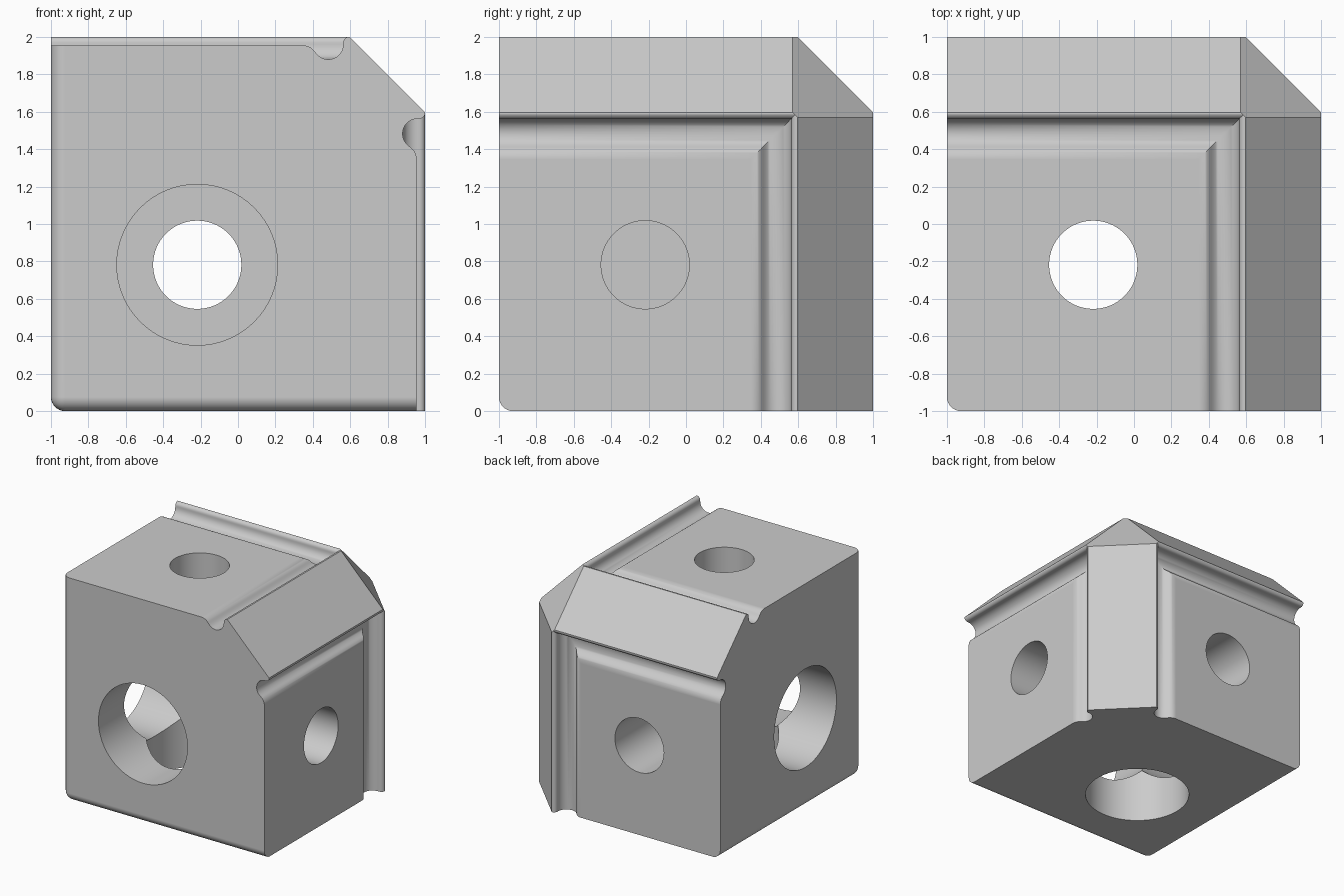
import bpy, bmesh, math
from mathutils import Matrix, Vector

if "Cube" in bpy.data.objects:
    bpy.data.objects.remove(bpy.data.objects["Cube"], do_unlink=True)

REACH = 1.2        # how far cutters stick out
PANEL = 0.955      # height of the recessed panels
LIFT = Vector((0, 0, 1))
CYCLE = Matrix(((0, 0, 1, 0), (1, 0, 0, 0), (0, 1, 0, 0), (0, 0, 0, 1)))  # z > x > y


def make_object(name, bm):
    bmesh.ops.recalc_face_normals(bm, faces=bm.faces)
    mesh = bpy.data.meshes.new(name)
    bm.to_mesh(mesh)
    bm.free()
    obj = bpy.data.objects.new(name, mesh)
    obj.location = LIFT
    bpy.context.collection.objects.link(obj)
    return obj


def turn(bm, steps):
    for _ in range(steps):
        bmesh.ops.transform(bm, matrix=CYCLE, verts=bm.verts)


def arc(cx, cz, r, start, end, steps):
    angles = [math.radians(start + (end - start) * i / steps) for i in range(steps + 1)]
    return [(cx + r * math.cos(a), cz + r * math.sin(a)) for a in angles]


def corner_block():
    bm = bmesh.new()
    bmesh.ops.create_cube(bm, size=2)
    # round the three edges that meet at the low corner
    low = [e for e in bm.edges
           if any(all(c < 0 for c in v.co) for v in e.verts)]
    bmesh.ops.bevel(bm, geom=low, offset=0.075, segments=8, profile=0.5, affect='EDGES')
    # chamfer the three opposite edges, then the tip
    cuts = [((1, 0, 1), 1.597), ((1, 1, 0), 1.597), ((0, 1, 1), 1.597), ((1, 1, 1), 2.167)]
    for normal, total in cuts:
        n = Vector(normal)
        cut = bmesh.ops.bisect_plane(
            bm, geom=bm.verts[:] + bm.edges[:] + bm.faces[:],
            plane_co=n * total / n.length_squared, plane_no=n, clear_outer=True)
        rim = [g for g in cut["geom_cut"] if isinstance(g, bmesh.types.BMEdge)]
        bmesh.ops.edgeloop_fill(bm, edges=rim)
    return make_object("corner_block", bm)


def groove_cutter(steps):
    # panel, rounded shoulder, round groove, small lip
    profile = arc(0.346, PANEL - 0.08, 0.08, 90, 32, 7)
    profile += arc(0.483, PANEL + 0.005, 0.08, 212, 360, 14)[1:]
    profile += arc(0.595, 0.969, 0.032, 180, 90, 5)
    profile.append((0.595, REACH))
    bm = bmesh.new()
    rings = [[bm.verts.new(p) for p in ((-REACH, d, h), (d, d, h), (d, -REACH, h))]
             for d, h in profile]
    floor = bm.verts.new((-REACH, -REACH, profile[0][1]))
    roof = bm.verts.new((-REACH, -REACH, REACH))
    for a, b in zip(rings, rings[1:]):
        for i in range(2):
            bm.faces.new((a[i], a[i + 1], b[i + 1], b[i]))
    bm.faces.new(rings[0] + [floor])
    bm.faces.new(rings[-1] + [roof])
    for i in (0, 2):
        bm.faces.new([r[i] for r in rings] + [roof, floor])
    turn(bm, steps)
    return make_object("groove_cutter", bm)


def hole_cutter(radius, bottom, top, steps):
    bm = bmesh.new()
    place = Matrix.Translation((-0.218, -0.218, (bottom + top) / 2))
    bmesh.ops.create_cone(bm, cap_ends=True, segments=64, radius1=radius,
                          radius2=radius, depth=top - bottom, matrix=place)
    turn(bm, steps)
    return make_object("hole_cutter", bm)


block = corner_block()
cutters = []
for k in range(3):
    cutters.append(groove_cutter(k))
    cutters.append(hole_cutter(0.43, -REACH, 0.32, k))
    # the sideways hole keeps a thin wall at its end
    cutters.append(hole_cutter(0.236, 0.35 if k == 1 else 0.1, REACH, k))

bpy.ops.object.select_all(action='DESELECT')
block.select_set(True)
bpy.context.view_layer.objects.active = block
for cutter in cutters:
    cutter.hide_render = True
    mod = block.modifiers.new("cut", 'BOOLEAN')
    mod.operation = 'DIFFERENCE'
    mod.solver = 'EXACT'
    mod.object = cutter
    bpy.ops.object.modifier_apply(modifier=mod.name)
for cutter in cutters:
    bpy.data.objects.remove(cutter, do_unlink=True)

# single plain grey
grey = bpy.data.materials.new("light_grey")
grey.use_nodes = True
colour = (0.6, 0.6, 0.6, 1)
grey.diffuse_color = colour
grey.node_tree.nodes["Principled BSDF"].inputs["Base Color"].default_value = colour
block.data.materials.clear()
block.data.materials.append(grey)
for face in block.data.polygons:
    face.material_index = 0

bpy.ops.object.shade_smooth_by_angle(angle=math.radians(30))
weighted = block.modifiers.new("even_shading", 'WEIGHTED_NORMAL')
weighted.keep_sharp = True
